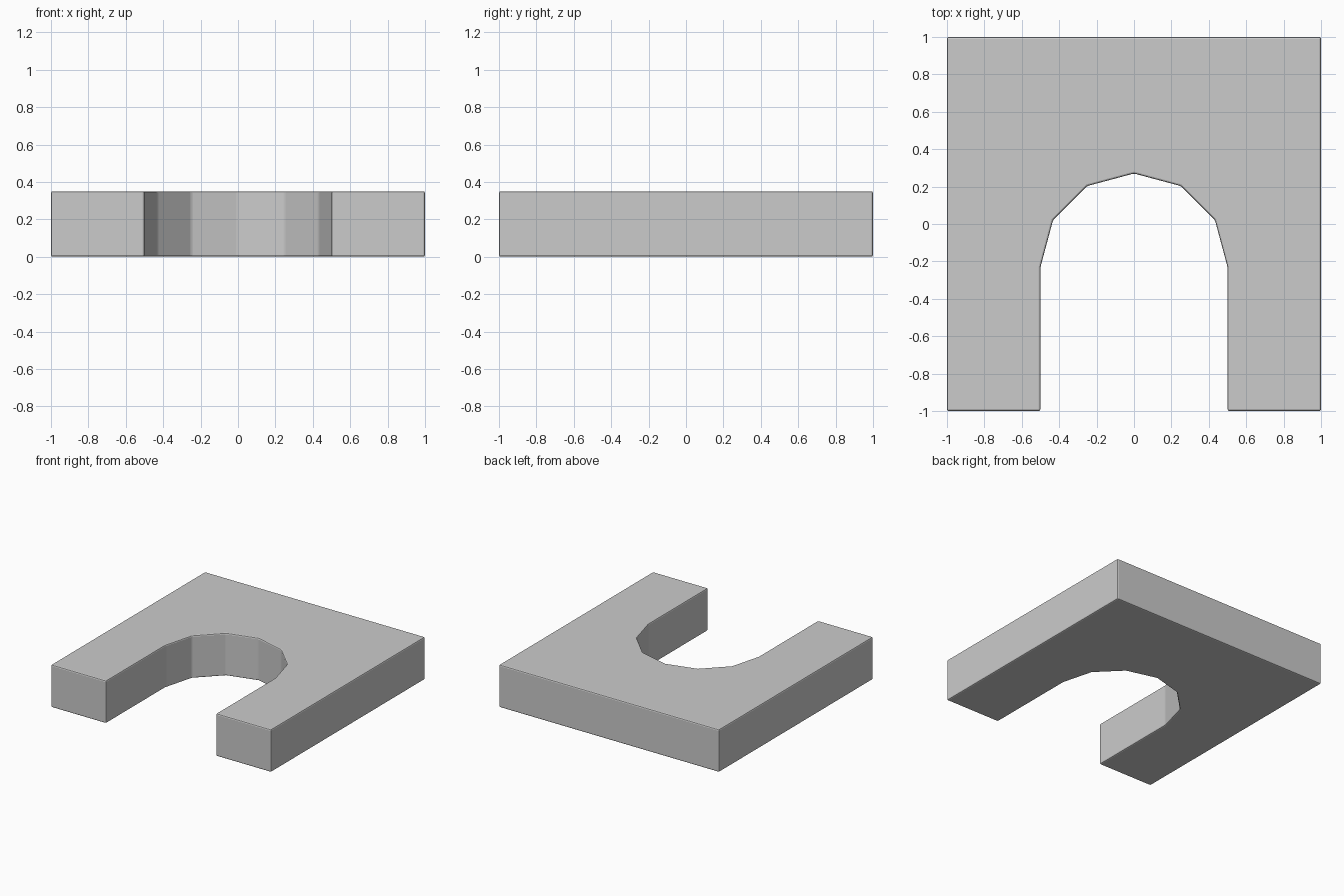
import bpy, bmesh, math

if "Cube" in bpy.data.objects:
    bpy.data.objects.remove(bpy.data.objects["Cube"])

HEIGHT = 0.35
RADIUS = 0.5
CENTRE_Y = -0.23

# Plan outline: square plate with a twelve-sided round-ended notch in the front
outline = [(0.5, -1), (1, -1), (1, 1), (-1, 1), (-1, -1), (-0.5, -1)]
for i in range(7):
    a = math.pi - i * math.pi / 6
    outline.append((RADIUS * math.cos(a), CENTRE_Y + RADIUS * math.sin(a)))

# Extrude the outline into a slab
bm = bmesh.new()
base = bm.faces.new([bm.verts.new((x, y, 0)) for x, y in outline])
result = bmesh.ops.extrude_face_region(bm, geom=[base])
top = [v for v in result["geom"] if isinstance(v, bmesh.types.BMVert)]
bmesh.ops.translate(bm, vec=(0, 0, HEIGHT), verts=top)
bmesh.ops.recalc_face_normals(bm, faces=bm.faces)

# Small softened edges
bmesh.ops.bevel(bm, geom=bm.edges[:], offset=0.01, segments=2,
                profile=0.5, affect='EDGES', clamp_overlap=True)

mesh = bpy.data.meshes.new("notched_plate")
bm.to_mesh(mesh)
bm.free()
plate = bpy.data.objects.new("notched_plate", mesh)
bpy.context.collection.objects.link(plate)
